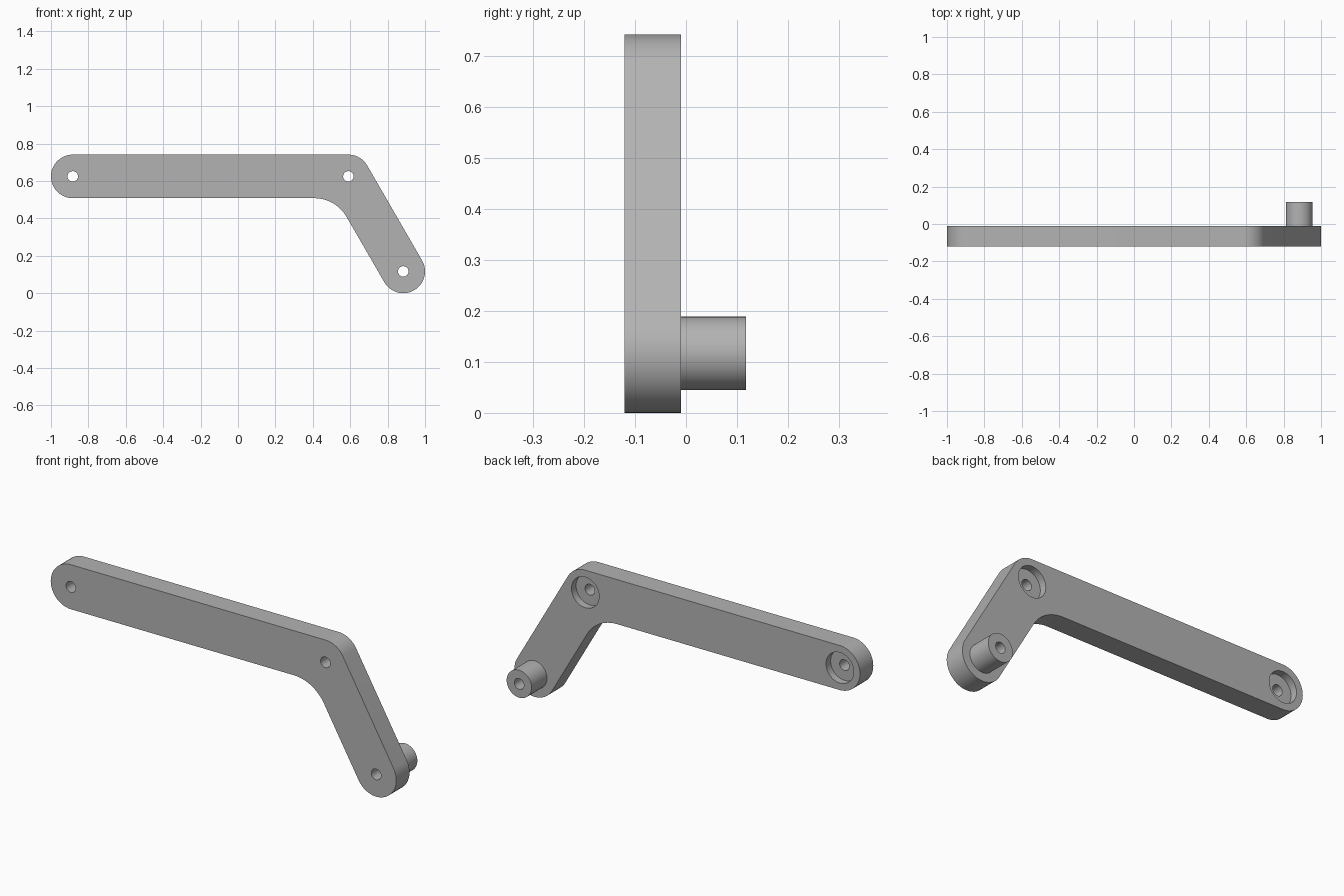
import bpy, bmesh
from math import sin, cos, tan, radians
from mathutils import Vector

if "Cube" in bpy.data.objects:
    bpy.data.objects.remove(bpy.data.objects["Cube"])

FRONT, BACK, TIP = -0.12, -0.01, 0.118
R = 0.1165                      # half width of the arm
END, ELBOW, FOOT = (-0.8835, 0.6245), (0.59, 0.6245), (0.8835, 0.1165)
HOLE_R, BORE_R, BORE_DEPTH, BOSS_R = 0.028, 0.08, 0.038, 0.072

grey = bpy.data.materials.new("plain grey")
grey.use_nodes = True
grey.diffuse_color = (0.45, 0.45, 0.45, 1)
grey.node_tree.nodes["Principled BSDF"].inputs["Base Color"].default_value = (0.45, 0.45, 0.45, 1)


def arc(centre, radius, start, end, steps):
    """Points in the x-z plane along an arc, angles in degrees."""
    angles = [radians(start + (end - start) * i / steps) for i in range(steps + 1)]
    return [(centre[0] + radius * cos(a), centre[1] + radius * sin(a)) for a in angles]


def extrude(name, outline, y0, y1):
    """Solid with the given x-z outline between two depths."""
    bm = bmesh.new()
    face = bm.faces.new([bm.verts.new((x, y0, z)) for x, z in outline])
    new = bmesh.ops.extrude_face_region(bm, geom=[face])["geom"]
    verts = [v for v in new if isinstance(v, bmesh.types.BMVert)]
    bmesh.ops.translate(bm, verts=verts, vec=(0, y1 - y0, 0))
    bmesh.ops.recalc_face_normals(bm, faces=bm.faces)
    mesh = bpy.data.meshes.new(name)
    bm.to_mesh(mesh)
    bm.free()
    mesh.materials.append(grey)
    obj = bpy.data.objects.new(name, mesh)
    bpy.context.collection.objects.link(obj)
    return obj


def disc(name, centre, radius, y0, y1):
    return extrude(name, arc(centre, radius, 0, 360, 48)[:-1], y0, y1)


def cut(obj, centre, radius, y0, y1):
    """Subtract a round cutter from the object."""
    cutter = disc("cutter", centre, radius, y0, y1)
    cutter.hide_render = True
    mod = obj.modifiers.new("cut", 'BOOLEAN')
    mod.operation, mod.solver, mod.object = 'DIFFERENCE', 'EXACT', cutter
    bpy.context.view_layer.objects.active = obj
    bpy.ops.object.modifier_apply(modifier=mod.name)
    bpy.data.objects.remove(cutter)


# Bent arm: round ends, round outer elbow, wide fillet inside the elbow
slope = Vector(FOOT) - Vector(ELBOW)
turn = -slope.angle_signed(Vector((1, 0)))
bend = abs(turn) * 180 / 3.14159265
fillet = 0.2
corner_x = ELBOW[0] - R * tan(radians(bend / 2))
fillet_centre = (corner_x - fillet * tan(radians(bend / 2)), ELBOW[1] - R - fillet)
outline = (arc(END, R, 270, 90, 24)
           + arc(ELBOW, R, 90, 90 - bend, 12)
           + arc(FOOT, R, 90 - bend, -90 - bend, 24)
           + arc(fillet_centre, fillet, 90 - bend, 90, 16))
arm = extrude("bent_arm", outline, FRONT, BACK)

# Hollow boss behind the foot
boss = disc("rear_boss", FOOT, BOSS_R, BACK, TIP)

# Through holes, with counterbores on the back
for centre in (END, ELBOW, FOOT):
    cut(arm, centre, HOLE_R, FRONT - 0.1, BACK + 0.1)
for centre in (END, ELBOW):
    cut(arm, centre, BORE_R, BACK - BORE_DEPTH, BACK + 0.1)
cut(boss, FOOT, HOLE_R, BACK - 0.1, TIP + 0.1)

for obj in (arm, boss):
    bpy.ops.object.select_all(action='DESELECT')
    obj.select_set(True)
    bpy.context.view_layer.objects.active = obj
    bpy.ops.object.shade_smooth_by_angle(angle=radians(30))
